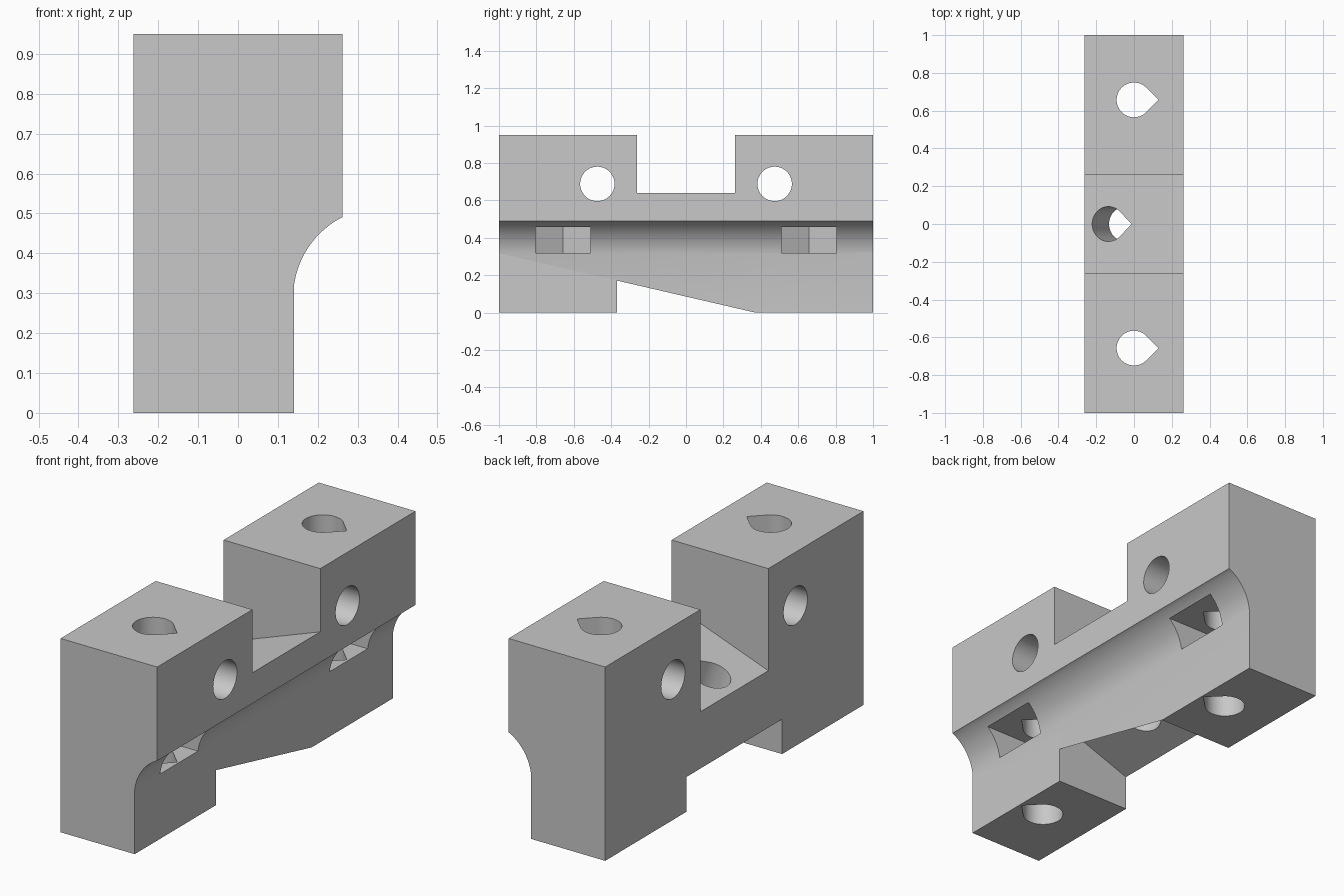
import bpy, bmesh
from math import sin, cos, tan, radians, sqrt, atan2, hypot
from mathutils import Matrix, Vector

cube = bpy.data.objects.get("Cube")
if cube:
    bpy.data.objects.remove(cube, do_unlink=True)

grey = bpy.data.materials.new("plain grey")
grey.use_nodes = True
colour = (0.58, 0.58, 0.58, 1)
grey.diffuse_color = colour
grey.node_tree.nodes["Principled BSDF"].inputs["Base Color"].default_value = colour

ALONG_Y = Matrix.Rotation(radians(90), 4, 'X')   # profile drawn in x, z
ALONG_X = Matrix.Rotation(radians(90), 4, 'Y')
ALONG_Z = Matrix.Identity(4)
SLOPE = radians(20)
TILTED = Matrix.Rotation(-SLOPE, 4, 'Y')
HOLE = 0.092


def prism(name, points, turn, length, centre=(0, 0, 0)):
    """Extrude a flat outline evenly to both sides of its centre."""
    bm = bmesh.new()
    base = bm.faces.new([bm.verts.new((u, v, -length / 2)) for u, v in points])
    top = bmesh.ops.extrude_face_region(bm, geom=[base])["geom"]
    bmesh.ops.translate(bm, vec=(0, 0, length),
                        verts=[g for g in top if isinstance(g, bmesh.types.BMVert)])
    bmesh.ops.recalc_face_normals(bm, faces=bm.faces)
    bm.transform(Matrix.Translation(Vector(centre)) @ turn)
    mesh = bpy.data.meshes.new(name)
    bm.to_mesh(mesh)
    bm.free()
    mesh.materials.append(grey)
    obj = bpy.data.objects.new(name, mesh)
    bpy.context.collection.objects.link(obj)
    return obj


def arc(cx, cy, r, start, end, steps):
    angles = [start + (end - start) * i / steps for i in range(steps + 1)]
    return [(cx + r * cos(a), cy + r * sin(a)) for a in angles]


def round_hole(r):
    return arc(0, 0, r, 0, radians(360), 64)[:-1]


def teardrop(r):
    return [(r * sqrt(2), 0)] + arc(0, 0, r, radians(45), radians(315), 48)


# Body: a block with a concave cove along its right side
cx, cz = 0.365, 0.289
low, high = (0.14, 0.317), (0.262, 0.49)
cove = arc(cx, cz, hypot(low[0] - cx, low[1] - cz),
           atan2(low[1] - cz, low[0] - cx), atan2(high[1] - cz, high[0] - cx), 24)
cove[0], cove[-1] = low, high
body = prism("bracket_body", [(-0.262, 0), (low[0], 0)] + cove
             + [(0.262, 0.95), (-0.262, 0.95)], ALONG_Y, 2)

# Sloping notches in the top and underside
def slope_z(x, x0, z0):
    return z0 + (x - x0) * tan(SLOPE)

L, R = -0.5, 0.5
cutters = [
    prism("top_notch", [(L, slope_z(L, 0.262, 0.64)), (R, slope_z(R, 0.262, 0.64)),
                        (R, 1.3), (L, 1.3)], ALONG_Y, 0.526),
    prism("bottom_notch", [(L, -0.3), (R, -0.3), (R, slope_z(R, *low)),
                           (L, slope_z(L, *low))], ALONG_Y, 0.74),
    # Teardrop hole square to the sloping bridge
    prism("bridge_hole", teardrop(HOLE), TILTED, 0.6, (-0.09, 0, 0.371)),
]

# Each end has a vertical hole, a cross hole and a hexagonal nut pocket
flat = 0.147
point = flat * 2 / sqrt(3)
pocket = [(0.4, -flat), (0.4, flat), (-point / 2, flat), (-point, 0), (-point / 2, -flat)]
for side in (-1, 1):
    cutters += [
        prism("upright_hole", teardrop(HOLE), ALONG_Z, 1.3, (0, side * 0.657, 0.475)),
        prism("cross_hole", round_hole(HOLE), ALONG_X, 1, (0, side * 0.474, 0.688)),
        prism("nut_pocket", pocket, ALONG_Z, 0.139, (0, side * 0.657, 0.3875)),
    ]

# Cut everything out of the body
bpy.ops.object.select_all(action='DESELECT')
body.select_set(True)
bpy.context.view_layer.objects.active = body
for cutter in cutters:
    cutter.hide_render = True
    cut = body.modifiers.new(cutter.name, 'BOOLEAN')
    cut.operation = 'DIFFERENCE'
    cut.solver = 'EXACT'
    cut.object = cutter
    bpy.ops.object.modifier_apply(modifier=cut.name)
    bpy.data.objects.remove(cutter, do_unlink=True)

bpy.ops.object.shade_smooth_by_angle(angle=radians(20))
